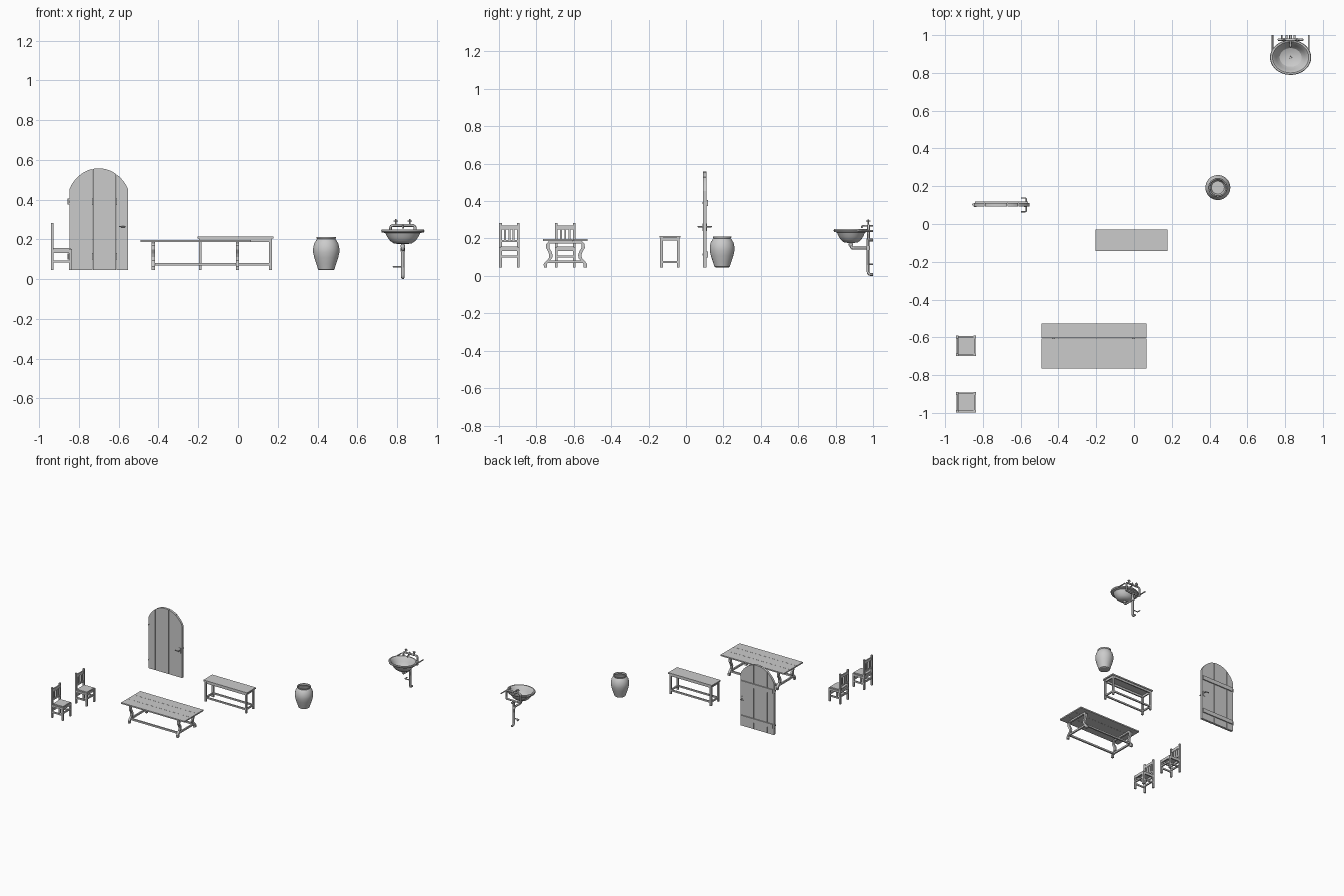
import bpy, bmesh, math
from mathutils import Vector

if "Cube" in bpy.data.objects:
    bpy.data.objects.remove(bpy.data.objects["Cube"])


def finish(name, bm, smooth=False):
    bmesh.ops.recalc_face_normals(bm, faces=bm.faces)
    me = bpy.data.meshes.new(name)
    bm.to_mesh(me)
    bm.free()
    ob = bpy.data.objects.new(name, me)
    bpy.context.collection.objects.link(ob)
    if smooth:
        bpy.ops.object.select_all(action='DESELECT')
        ob.select_set(True)
        bpy.context.view_layer.objects.active = ob
        bpy.ops.object.shade_smooth_by_angle()
    return ob


def box(name, x0, x1, y0, y1, z0, z1):
    bm = bmesh.new()
    bmesh.ops.create_cube(bm, size=1)
    for v in bm.verts:
        v.co = ((x0 + x1) / 2 + v.co.x * (x1 - x0),
                (y0 + y1) / 2 + v.co.y * (y1 - y0),
                (z0 + z1) / 2 + v.co.z * (z1 - z0))
    return finish(name, bm)


def lathe(name, profile, cx, cy, sy=1, n=40):
    bm = bmesh.new()
    rings = [[bm.verts.new((cx + r * math.cos(2 * math.pi * i / n),
                            cy + r * sy * math.sin(2 * math.pi * i / n), z))
              for i in range(n)] for r, z in profile]
    for a, b in zip(rings, rings[1:]):
        for i in range(n):
            bm.faces.new((a[i], a[(i + 1) % n], b[(i + 1) % n], b[i]))
    bm.faces.new(rings[0])
    bm.faces.new(rings[-1])
    return finish(name, bm, True)


def tube(name, points, r, n=12, bend=0.0):
    pts = [Vector(p) for p in points]
    if bend:  # round the corners
        path = [pts[0]]
        for a, b, c in zip(pts, pts[1:], pts[2:]):
            p, q = b + (a - b).normalized() * bend, b + (c - b).normalized() * bend
            path += [p.lerp(b, t).lerp(b.lerp(q, t), t) for t in (0, .25, .5, .75, 1)]
        pts = path + [pts[-1]]
    bm, rings = bmesh.new(), []
    normal = None
    for i, p in enumerate(pts):
        d = (pts[min(i + 1, len(pts) - 1)] - pts[max(i - 1, 0)]).normalized()
        if normal is None:
            normal = d.orthogonal()
        normal = (normal - d * normal.dot(d)).normalized()
        side = d.cross(normal)
        rings.append([bm.verts.new(p + r * (normal * math.cos(2 * math.pi * k / n)
                                            + side * math.sin(2 * math.pi * k / n))) for k in range(n)])
    for a, b in zip(rings, rings[1:]):
        for k in range(n):
            bm.faces.new((a[k], a[(k + 1) % n], b[(k + 1) % n], b[k]))
    bm.faces.new(rings[0])
    bm.faces.new(rings[-1])
    return finish(name, bm, True)


def slab(name, outline, d0, d1, axis):
    """Extrude a 2D outline (h, z) along 'x' or 'y'."""
    bm = bmesh.new()
    place = (lambda h, z, d: (d, h, z)) if axis == 'x' else (lambda h, z, d: (h, d, z))
    a, b = [[bm.verts.new(place(h, z, d)) for h, z in outline] for d in (d0, d1)]
    bm.faces.new(a)
    bm.faces.new(b)
    n = len(a)
    for i in range(n):
        bm.faces.new((a[i], a[(i + 1) % n], b[(i + 1) % n], b[i]))
    return finish(name, bm)


F = 0.046  # floor height of the furniture

# Arched plank door
DX, HALF = -0.701, 0.148


def arch(x):
    return 0.45 + 0.107 * max(0, 1 - (abs(x - DX) / HALF) ** 2.2) ** 0.8


for i in range(5):
    x0 = DX - HALF + i * 2 * HALF / 5 + 0.001
    w = 2 * HALF / 5 - 0.002
    top = [(x0 + w * (1 - k / 6), arch(x0 + w * (1 - k / 6))) for k in range(7)]
    slab("door_plank", [(x0, F), (x0 + w, F)] + top, 0.092, 0.110, 'y')
for z in (0.115, 0.39):
    box("door_batten", DX - 0.14, DX + 0.14, 0.110, 0.118, z - 0.016, z + 0.016)
    tube("door_hinge", [(-0.851, 0.103, z - 0.015), (-0.851, 0.103, z + 0.015)], 0.006)
    box("hinge_strap", -0.85, -0.835, 0.089, 0.092, z - 0.006, z + 0.006)
for y, s in ((0.092, -1), (0.110, 1)):
    box("handle_plate", -0.582, -0.566, min(y, y + s * .003), max(y, y + s * .003), 0.24, 0.28)
    tube("door_handle", [(-0.57, y, 0.263), (-0.57, y + s * 0.027, 0.263),
                         (-0.598, y + s * 0.027, 0.265)], 0.0032, bend=0.006)

# Two chairs facing +x
for y0 in (-0.999, -0.70):
    y1 = y0 + 0.109
    t = 0.014
    for y in (y0, y1 - t):
        box("chair_back_post", -0.942, -0.929, y, y + t, F, 0.283)
        box("chair_front_leg", -0.850, -0.836, y, y + t, F, 0.152)
        box("chair_side_stretcher", -0.93, -0.848, y + .003, y + .011, 0.083, 0.095)
        box("chair_side_apron", -0.93, -0.848, y + .002, y + .012, 0.132, 0.148)
    for x in (-0.940, -0.848):
        box("chair_cross_apron", x, x + .01, y0 + t, y1 - t, 0.132, 0.148)
        box("chair_cross_stretcher", x, x + .01, y0 + t, y1 - t, 0.098, 0.110)
    box("chair_seat", -0.930, -0.842, y0 + .008, y1 - .008, 0.148, 0.157)
    box("chair_top_rail", -0.940, -0.931, y0 + t, y1 - t, 0.249, 0.270)
    box("chair_low_rail", -0.940, -0.931, y0 + t, y1 - t, 0.180, 0.192)
    for k in (-1, 0, 1):
        c = (y0 + y1) / 2 + k * 0.023
        box("chair_back_slat", -0.938, -0.932, c - .005, c + .005, 0.19, 0.252)

# Long table with scrolled legs
TY = -0.645
for i in range(3):
    y = -0.765 + i * 0.08
    box("table_plank", -0.49, 0.065, y + .0006, y + .0794, 0.186, 0.196)
leg = [(0.078, 0.186), (0.094, 0.170), (0.095, 0.150), (0.083, 0.130), (0.077, 0.112),
       (0.080, 0.094), (0.096, 0.078), (0.107, 0.064), (0.106, F)]
for x in (-0.426, -0.003):
    for s in (-1, 1):
        outline = [(TY + s * (h + .009), z) for h, z in leg] + [(TY + s * (h - .009), z) for h, z in leg[::-1]]
        slab("table_leg", outline, x - .008, x + .008, 'x')
    box("table_end_stretcher", x - .006, x + .006, TY - .094, TY + .094, 0.069, 0.082)
    box("table_end_rail", x - .007, x + .007, TY - .09, TY + .09, 0.174, 0.186)
for s in (-1, 1):
    y = TY + s * 0.095
    box("table_long_stretcher", -0.42, -0.008, y - .006, y + .006, 0.069, 0.082)

# Bench
box("bench_top", -0.205, 0.178, -0.142, -0.030, 0.204, 0.214)
for x in (-0.197, 0.156):
    for y in (-0.138, -0.048):
        box("bench_leg", x, x + .014, y, y + .014, F, 0.205)
    box("bench_end_stretcher", x + .002, x + .012, -0.125, -0.047, 0.069, 0.081)
    box("bench_end_apron", x + .002, x + .012, -0.125, -0.047, 0.188, 0.205)
for y in (-0.136, -0.046):
    box("bench_apron", -0.184, 0.157, y, y + .010, 0.188, 0.205)
    box("bench_stretcher", -0.184, 0.157, y, y + .010, 0.069, 0.081)

# Jar with hollow inside
lathe("jar", [(0.036, F), (0.041, 0.049), (0.050, 0.078), (0.060, 0.108), (0.066, 0.135), (0.066, 0.155),
              (0.061, 0.178), (0.051, 0.195), (0.046, 0.201), (0.049, 0.206), (0.049, 0.211), (0.043, 0.211),
              (0.041, 0.201), (0.047, 0.192), (0.060, 0.160), (0.060, 0.135), (0.045, 0.080), (0.034, 0.054)],
      0.444, 0.193)

# Wash basin
SX, SY = 0.829, 0.882
lathe("basin", [(0.018, 0.176), (0.045, 0.180), (0.064, 0.193), (0.078, 0.212), (0.088, 0.232), (0.106, 0.236),
                (0.109, 0.243), (0.106, 0.250), (0.096, 0.250), (0.086, 0.241), (0.075, 0.215),
                (0.058, 0.195), (0.035, 0.187), (0.010, 0.185)], SX, SY, 0.85)
lathe("basin_drain", [(0.010, 0.184), (0.010, 0.188), (0.007, 0.188), (0.006, 0.186)], SX, SY, n=16)
tube("drain_pipe", [(SX, SY, 0.18), (SX, SY, 0.148), (SX, 0.972, 0.148)], 0.008, bend=0.015)
tube("waste_pipe", [(SX, 0.974, 0.20), (SX, 0.974, 0.008), (SX, 1.0, 0.008)], 0.008, bend=0.014)
lathe("pipe_collar", [(0.012, 0.162), (0.012, 0.172)], SX, SY, n=16)
lathe("pipe_joint", [(0.011, 0.138), (0.011, 0.160)], SX, 0.974, n=16)
tube("lower_branch", [(SX, 0.974, 0.062), (0.782, 0.974, 0.062), (0.782, 1.0, 0.062)], 0.004, bend=0.006)
tube("upper_branch", [(SX, 0.974, 0.192), (SX, 1.0, 0.192)], 0.007)
for s in (-1, 1):
    x = SX + s * 0.096
    tube("support_arm", [(x, SY, 0.240), (x, 1.0, 0.240)], 0.0045)
    x = SX + s * 0.035
    tube("tap_stem", [(x, 0.974, 0.265), (x, 0.974, 0.302)], 0.0035)
    tube("tap_cross_x", [(x - .012, 0.974, 0.293), (x + .012, 0.974, 0.293)], 0.0028)
    tube("tap_cross_y", [(x, 0.962, 0.293), (x, 0.986, 0.293)], 0.0028)
    tube("tap_wall_pipe", [(x * .6 + SX * .4, 0.974, 0.268), (x * .6 + SX * .4, 1.0, 0.268)], 0.005)
tube("tap_bridge", [(SX - .062, 0.976, 0.20), (SX - .062, 0.976, 0.270),
                    (SX + .062, 0.976, 0.270), (SX + .062, 0.976, 0.20)], 0.007, bend=0.014)
tube("cross_pipe", [(SX - .062, 0.976, 0.20), (SX + .062, 0.976, 0.20)], 0.007)
tube("spout", [(SX, 0.976, 0.268), (SX, 0.94, 0.268), (SX, 0.94, 0.256)], 0.005, bend=0.008)
